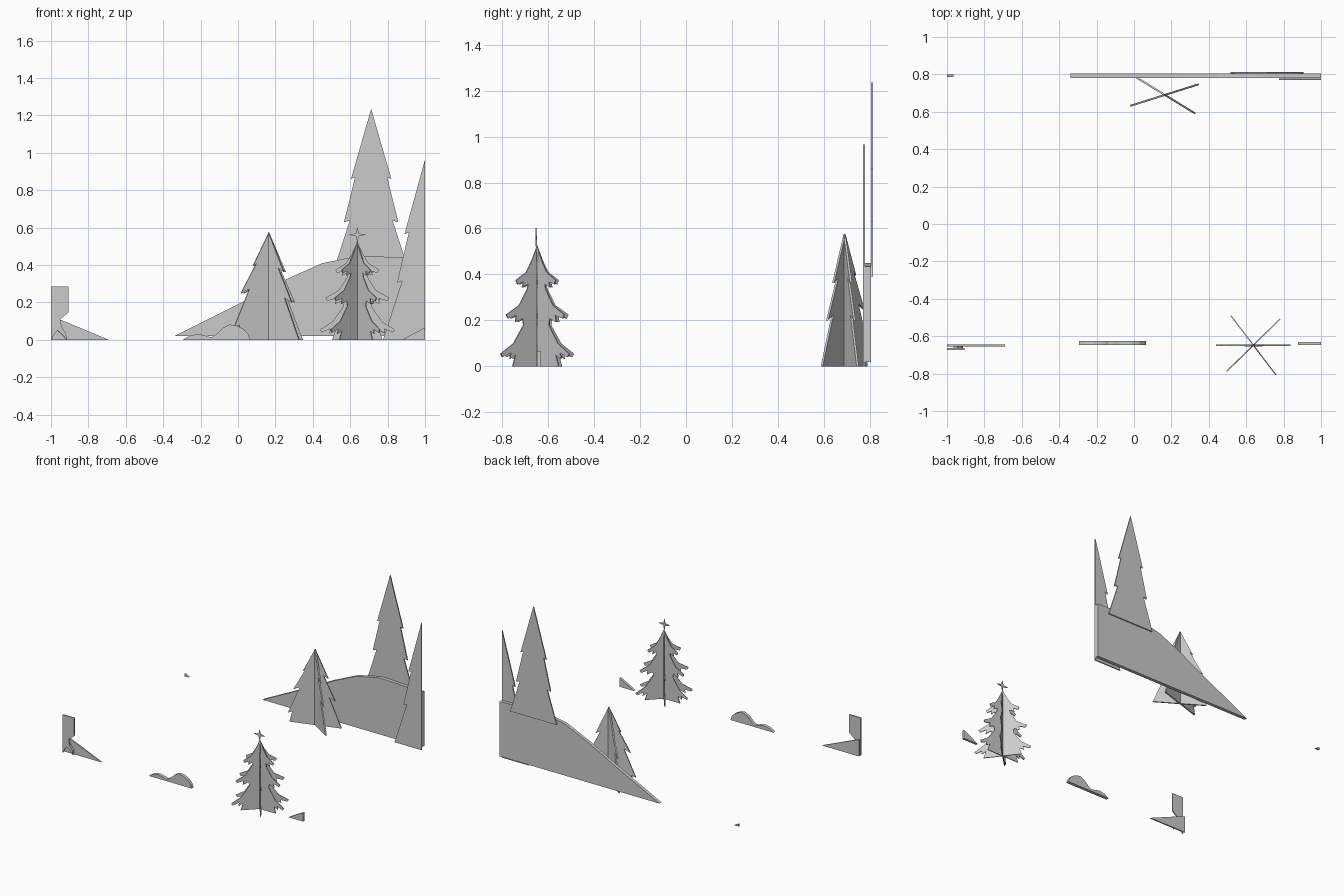
import bpy, bmesh, math


def plate(name, pts, y0, y1, loc=(0, 0, 0), angle=0):
    """Extrude an x-z outline between two depths."""
    bm = bmesh.new()
    face = bm.faces.new([bm.verts.new((x, y0, z)) for x, z in pts])
    ext = bmesh.ops.extrude_face_region(bm, geom=[face])
    verts = [g for g in ext["geom"] if isinstance(g, bmesh.types.BMVert)]
    bmesh.ops.translate(bm, verts=verts, vec=(0, y1 - y0, 0))
    bmesh.ops.recalc_face_normals(bm, faces=bm.faces)
    me = bpy.data.meshes.new(name)
    bm.to_mesh(me)
    bm.free()
    ob = bpy.data.objects.new(name, me)
    ob.location = loc
    ob.rotation_euler.z = math.radians(angle)
    bpy.context.collection.objects.link(ob)
    return ob


def mirrored(half, cx=0):
    """Full outline from a right half running from apex to base."""
    return [(cx + x, z) for x, z in half] + \
           [(cx - x, z) for x, z in reversed(half) if x > 0]


# Background hill and the clipped end of the far left hill
plate("hill", [(-.34, .02), (.04, .21), (.25, .32), (.45, .41), (.65, .45),
               (1, .435), (1, .02)], .78, .805)
plate("far_left_hill", [(-1, .02), (-.965, .02), (-1, .04)], .785, .8)

# Flat background trees
plate("back_tree", mirrored([(0, 1.235), (.108, .86), (.086, .87), (.145, .63),
                             (.115, .637), (.195, .39)], .712), .805, .814)
plate("right_back_tree", [(1, .965), (.89, .565), (.913, .573), (.85, .305),
                          (.877, .315), (.775, 0), (1, 0)], .77, .779)

# Middle tree: two crossed plates with uneven branch tiers
mid = [(0, .575), (.095, .362), (.06, .385), (.145, .2), (.1, .225), (.19, 0),
       (-.185, 0), (-.165, .08), (-.195, .068), (-.11, .272), (-.158, .245)]
mid = mid[:9] + [(-.11, .272), (-.158, .248), (-.07, .41), (-.09, .395)]
for i, a in enumerate((17.5, -31.5)):
    plate(f"middle_tree_plate_{i + 1}", mid, -.005, .005, (.165, .69, 0), a)

# Front tree: three crossed plates with drooping lobed branches
front = [(0, .525), (.03, .46), (.06, .41), (.117, .375), (.108, .357),
         (.075, .368), (.083, .343), (.05, .358), (.055, .335), (.1, .265),
         (.17, .225), (.16, .208), (.115, .222), (.12, .192), (.08, .208),
         (.075, .18), (.13, .1), (.2, .055), (.19, .04), (.145, .058),
         (.15, .032), (.118, .05), (.135, 0)]
for i, a in enumerate((0, -52.7, 44.5)):
    plate(f"front_tree_plate_{i + 1}", mirrored(front), -.003, .003,
          (.638, -.648, 0), a)

# Four-pointed star on the front tree
star = []
for k in range(8):
    r = .011 if k % 2 else (.047 if k % 4 == 0 else .04)
    star.append((r * math.cos(k * math.pi / 4), .562 + r * math.sin(k * math.pi / 4)))
plate("tree_star", star, -.003, .003, (.638, -.652, 0))

# Low snow mounds at the front
plate("snow_mound", [(-.295, 0), (-.26, .022), (-.215, .032), (-.18, .024),
                     (-.145, .014), (-.115, .03), (-.08, .065), (-.045, .082),
                     (-.01, .077), (.03, .058), (.055, .03), (.065, 0)], -.648, -.625)
plate("right_snow_mound", [(.878, 0), (1, 0), (1, .066), (.94, .035)], -.648, -.63)
plate("left_snow_slope", [(-1, 0), (-.69, 0), (-.85, .067), (-.955, .11), (-1, .125)],
      -.655, -.645)

# Clipped foreground trunk with a flared root
plate("left_trunk", [(-1, .285), (-.905, .285), (-.905, .148), (-.95, .11),
                     (-.943, .07), (-.92, .035), (-.915, 0), (-.945, .035),
                     (-.965, .05), (-.985, .03), (-.995, 0), (-1, 0)], -.673, -.664)
plate("trunk_root", [(-.965, .05), (-.945, .07), (-.92, .035), (-.915, 0),
                     (-.945, .03)], -.664, -.655)
